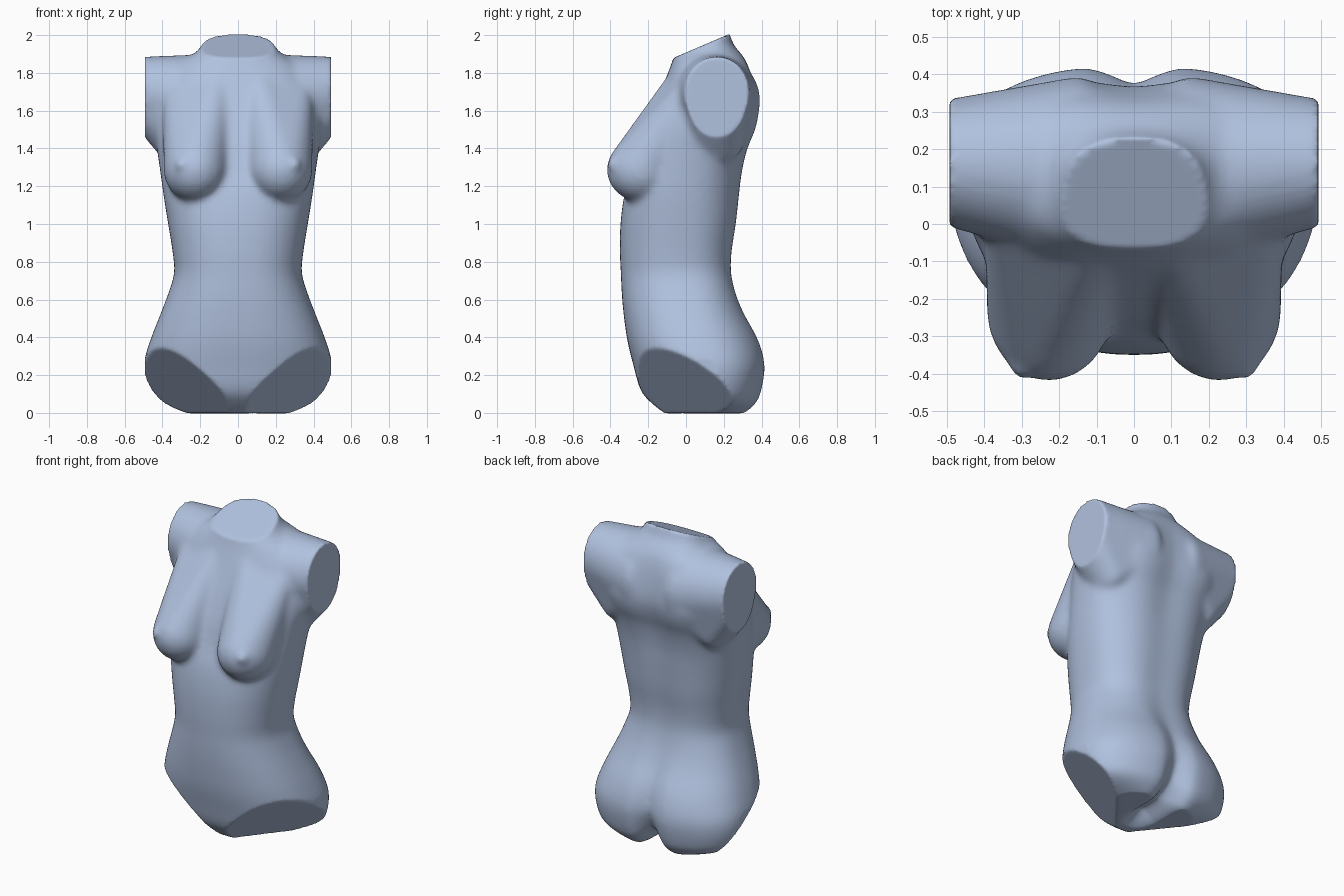
import bpy, bmesh, math
from mathutils import Matrix, Vector

if "Cube" in bpy.data.objects:
    bpy.data.objects.remove(bpy.data.objects["Cube"])

# torso rings: height, half width, front y, back y, y of widest point, depth of back groove
RINGS = [
    (-0.012, .24, -.10, .32, .14, .12),
    (.05, .42, -.18, .38, .13, .09),
    (.12, .478, -.24, .408, .12, .075),
    (.25, .50, -.278, .425, .10, .055),
    (.38, .466, -.31, .393, .06, .04),
    (.52, .412, -.33, .32, .02, .025),
    (.63, .37, -.34, .277, .0, .02),
    (.74, .338, -.345, .256, -.02, .02),
    (.85, .346, -.35, .258, -.02, .02),
    (1.0, .37, -.347, .28, -.01, .02),
    (1.15, .394, -.327, .296, .0, .02),
    (1.28, .412, -.287, .314, .02, .025),
    (1.40, .43, -.255, .344, .05, .03),
    (1.50, .45, -.22, .385, .09, .035),
    (1.60, .455, -.18, .402, .13, .035),
    (1.74, .43, -.12, .377, .16, .025),
    (1.84, .34, -.08, .337, .15, .01),
    (1.90, .235, -.062, .294, .12, 0),
    (1.95, .19, -.05, .252, .11, 0),
    (2.06, .15, -.02, .215, .10, 0),
]
N = 72


def spow(v, p):
    return math.copysign(abs(v) ** p, v)


def smooth_rings(steps=4):
    """Curved in-between rings."""
    out = []
    for k in range(len(RINGS) - 1):
        p = [RINGS[min(max(k + d, 0), len(RINGS) - 1)] for d in (-1, 0, 1, 2)]
        for i in range(steps):
            t = i / steps
            out.append([.5 * (2 * b + (c - a) * t + (2 * a - 5 * b + 4 * c - d) * t * t
                              + (3 * b - a - 3 * c + d) * t ** 3) for a, b, c, d in zip(*p)])
    return out + [RINGS[-1]]


def loft(bm):
    rows = []
    for z, w, yf, yb, yc, groove in smooth_rings():
        wide = .07 if z < .45 else .07 + min(z - .45, .3) * .2
        row = []
        for i in range(N):
            a = 2 * math.pi * i / N
            c, s = spow(math.cos(a), .84), spow(math.sin(a), .84)
            x = w * c
            y = yc + s * ((yb - yc) if s > 0 else (yc - yf))
            if s > 0:
                y -= groove * math.exp(-(x / wide) ** 2)
            row.append(bm.verts.new((x, y, z)))
        rows.append(row)
    for lo, hi in zip(rows, rows[1:]):
        for i in range(N):
            j = (i + 1) % N
            bm.faces.new((lo[i], lo[j], hi[j], hi[i]))
    bm.faces.new(rows[0][::-1])
    bm.faces.new(rows[-1])


def hull(bm, *blobs):
    """Convex skin around ellipsoids given as (centre, radii)."""
    tmp = bmesh.new()
    for center, radii in blobs:
        m = Matrix.Translation(center) @ Matrix.Diagonal((*radii, 1))
        bmesh.ops.create_uvsphere(tmp, u_segments=32, v_segments=20, radius=1, matrix=m)
    res = bmesh.ops.convex_hull(tmp, input=tmp.verts[:])
    keep = {g for g in res["geom"] if isinstance(g, bmesh.types.BMFace)}
    bmesh.ops.delete(tmp, geom=[f for f in tmp.faces if f not in keep], context='FACES_ONLY')
    bmesh.ops.delete(tmp, geom=[e for e in tmp.edges if not e.link_faces], context='EDGES')
    bmesh.ops.delete(tmp, geom=[v for v in tmp.verts if not v.link_faces], context='VERTS')
    bmesh.ops.recalc_face_normals(tmp, faces=tmp.faces[:])
    me = bpy.data.meshes.new("tmp")
    tmp.to_mesh(me)
    tmp.free()
    bm.from_mesh(me)
    bpy.data.meshes.remove(me)


def slice_off(bm, point, normal):
    geom = bm.verts[:] + bm.edges[:] + bm.faces[:]
    bmesh.ops.bisect_plane(bm, geom=geom, plane_co=Vector(point),
                           plane_no=Vector(normal).normalized(), clear_outer=True)
    edges = [e for e in bm.edges if e.is_boundary]
    bmesh.ops.holes_fill(bm, edges=edges, sides=0)


def fuse(obj, voxel, iterations):
    """Merge overlapping parts into one soft skin."""
    rm = obj.modifiers.new("fuse", 'REMESH')
    rm.mode = 'VOXEL'
    rm.voxel_size = voxel
    sm = obj.modifiers.new("soften", 'SMOOTH')
    sm.factor = .5
    sm.iterations = iterations
    dg = bpy.context.evaluated_depsgraph_get()
    me = bpy.data.meshes.new_from_object(obj.evaluated_get(dg))
    obj.modifiers.clear()
    obj.data = me
    return me


# rough parts: trunk, sloping shoulders, chest
bm = bmesh.new()
loft(bm)
bmesh.ops.recalc_face_normals(bm, faces=bm.faces[:])
for s in (-1, 1):
    hull(bm, ((s * .50, .165, 1.70), (.12, .168, .186)),
         ((s * .15, .145, 1.65), (.12, .25, .25)),
         ((s * .34, .16, 1.42), (.09, .14, .10)))
    hull(bm, ((s * .226, -.23, 1.287), (.168, .19, .172)),
         ((s * .10, -.01, 1.77), (.09, .08, .08)),
         ((s * .30, .02, 1.70), (.10, .08, .08)))
    hull(bm, ((s * .298, -.385, 1.315), (.035, .033, .035)),
         ((s * .26, -.30, 1.30), (.085, .085, .085)))
mesh = bpy.data.meshes.new("torso")
bm.to_mesh(mesh)
bm.free()
torso = bpy.data.objects.new("torso", mesh)
bpy.context.collection.objects.link(torso)
fused = fuse(torso, .016, 10)

bm = bmesh.new()
bm.from_mesh(fused)
# arch under the seat
for v in bm.verts:
    if v.co.z < .25:
        back = min(max((v.co.y + .08) / .15, 0), 1)
        v.co.z += .08 * back * math.exp(-(v.co.x / .07) ** 2) * (1 - max(v.co.z, 0) / .25)
# cuts at arms, legs and neck
for s in (-1, 1):
    slice_off(bm, (s * .493, .16, 1.7), (s, 0, 0))
    slice_off(bm, (s * .10, -.25, .14), (s * .118, -.094, -.136))
slice_off(bm, (0, -.06, 1.882), (0, -.394, .919))
slice_off(bm, (0, 0, -.002), (0, 0, -1))
bmesh.ops.recalc_face_normals(bm, faces=bm.faces[:])
bm.to_mesh(fused)
bm.free()
fused = fuse(torso, .012, 2)

# single colour
mat = bpy.data.materials.new("pale blue grey")
mat.diffuse_color = (.44, .54, .74, 1)
mat.use_nodes = True
mat.node_tree.nodes["Principled BSDF"].inputs["Base Color"].default_value = mat.diffuse_color
fused.materials.clear()
fused.materials.append(mat)
for p in fused.polygons:
    p.material_index = 0

bpy.ops.object.select_all(action='DESELECT')
torso.select_set(True)
bpy.context.view_layer.objects.active = torso
bpy.ops.object.shade_smooth()
